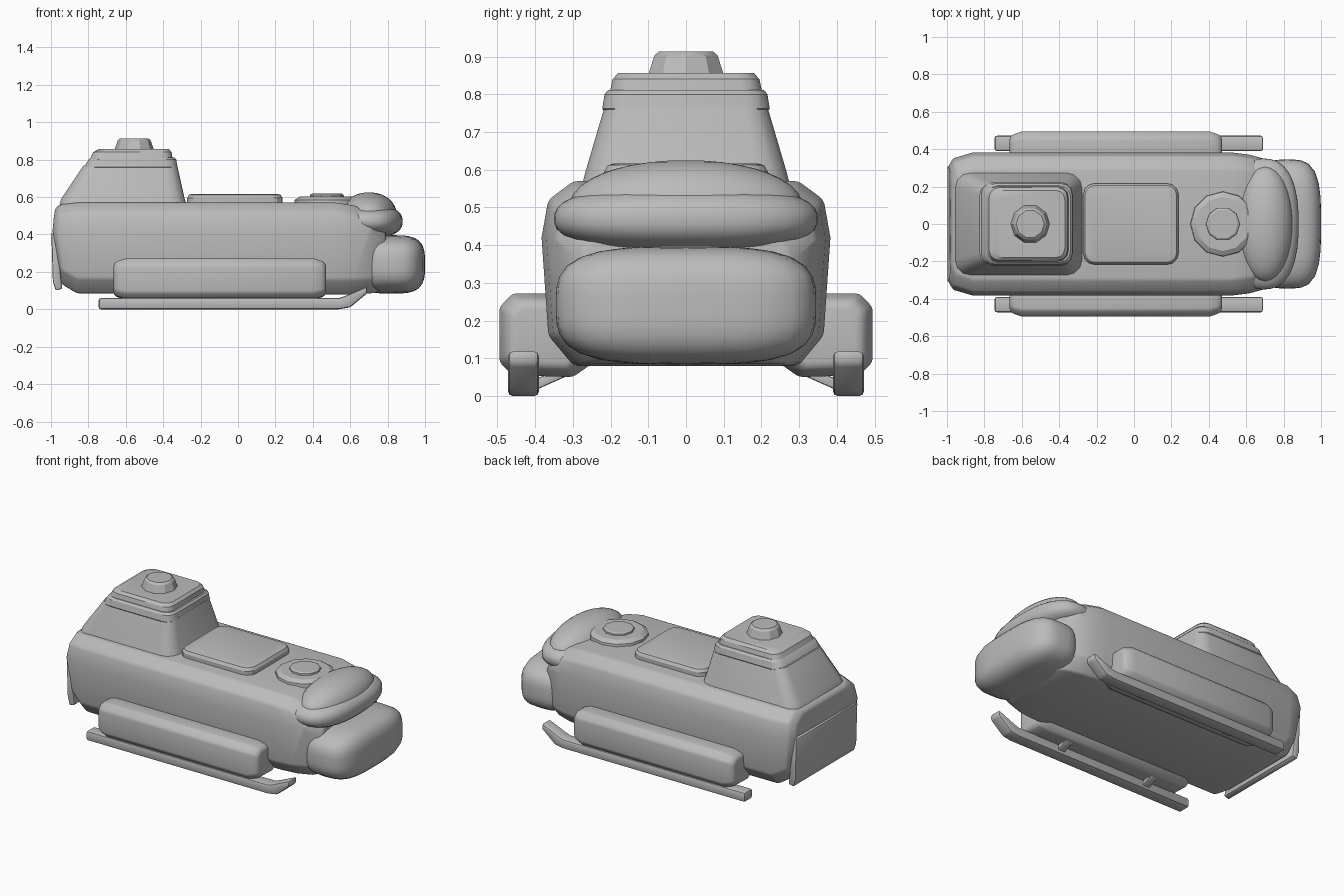
import bpy, bmesh, math
from mathutils import Vector

if "Cube" in bpy.data.objects:
    bpy.data.objects.remove(bpy.data.objects["Cube"])

grey = bpy.data.materials.new("plain grey")
grey.use_nodes = True
GREY = (0.5, 0.5, 0.5, 1)
grey.diffuse_color = GREY
grey.node_tree.nodes["Principled BSDF"].inputs["Base Color"].default_value = GREY


def finish(bm, name, bevel=0, segments=2, angle=30):
    """Bevel the hard edges, then turn the bmesh into a shaded object."""
    bmesh.ops.recalc_face_normals(bm, faces=bm.faces)
    if bevel:
        hard = [e for e in bm.edges if e.calc_face_angle(0) > math.radians(25)]
        bmesh.ops.bevel(bm, geom=hard, offset=bevel, segments=segments,
                        profile=0.5, affect='EDGES', clamp_overlap=True)
    mesh = bpy.data.meshes.new(name)
    bm.to_mesh(mesh)
    bm.free()
    mesh.materials.append(grey)
    obj = bpy.data.objects.new(name, mesh)
    bpy.context.collection.objects.link(obj)
    bpy.ops.object.select_all(action='DESELECT')
    obj.select_set(True)
    bpy.context.view_layer.objects.active = obj
    bpy.ops.object.shade_smooth_by_angle(angle=math.radians(angle))
    return obj


def loft(rings, name, **kw):
    """Skin a list of equal-length rings and cap both ends."""
    bm = bmesh.new()
    loops = [[bm.verts.new(p) for p in ring] for ring in rings]
    n = len(loops[0])
    for a, b in zip(loops, loops[1:]):
        for i in range(n):
            bm.faces.new((a[i], a[(i + 1) % n], b[(i + 1) % n], b[i]))
    bm.faces.new(loops[0])
    bm.faces.new(loops[-1])
    return finish(bm, name, **kw)


def rect(x0, x1, w, z, corner):
    """Horizontal rectangle with chamfered and softened corners."""
    pts = []
    for cx, cy, start in ((x1 - corner, w - corner, 0), (x0 + corner, w - corner, 90),
                          (x0 + corner, corner - w, 180), (x1 - corner, corner - w, 270)):
        for k in range(4):
            a = math.radians(start + 30 * k)
            pts.append((cx + corner * math.cos(a), cy + corner * math.sin(a), z))
    return pts


def circle(x, r, z, n):
    return [(x + r * math.cos(math.tau * i / n), r * math.sin(math.tau * i / n), z)
            for i in range(n)]


def blob(name, centre, radii, power):
    """Superellipsoid: rounder for a low power, boxier for a high one."""
    bm = bmesh.new()
    bmesh.ops.create_uvsphere(bm, u_segments=32, v_segments=20, radius=1)
    for v in bm.verts:
        length = sum(abs(c) ** power for c in v.co) ** (1 / power)
        v.co = Vector(c / length * r + o for c, r, o in zip(v.co, radii, centre))
    return finish(bm, name, angle=50)


# Hull: one cross-section carried along the length
def hull_ring(x, w, zb, zt, bulge):
    half = [(w - 0.085, zb), (w - 0.018, zb + 0.08), (w, 0.42 if zt > 0.5 else zt - 0.09),
            (w - 0.018, zt - 0.05), (w - 0.085, zt)]
    pts = half + [(-y, z) for y, z in reversed(half)]
    return [(x - bulge * max(0, 1 - abs(z - 0.42) / 0.27), y, z) for y, z in pts]


loft([hull_ring(*s) for s in (
    (-0.955, 0.30, 0.15, 0.54, 0.04), (-0.935, 0.35, 0.13, 0.56, 0.035),
    (-0.86, 0.383, 0.085, 0.57, 0), (0.52, 0.383, 0.08, 0.57, 0),
    (0.62, 0.37, 0.08, 0.555, 0), (0.71, 0.345, 0.085, 0.51, 0),
    (0.79, 0.28, 0.10, 0.45, 0))], "hull", bevel=0.012)

# Rear loading ramp, hinged near the widest line of the hull
loft([[(x, y, z) for x, z in ((-0.998, 0.41), (-0.972, 0.41), (-0.94, 0.11),
                              (-0.975, 0.10), (-0.99, 0.15))] for y in (-0.31, 0.31)],
     "rear_ramp", bevel=0.008)

# Rounded nose
blob("nose_chin", (0.82, 0, 0.24), (0.18, 0.345, 0.156), 3.4)
blob("nose_brow", (0.69, 0, 0.47), (0.19, 0.35, 0.09), 2.5)
blob("canopy", (0.70, 0, 0.50), (0.15, 0.31, 0.125), 2.1)

# Stepped tower at the rear
loft([rect(-0.955, -0.275, 0.275, 0.56, 0.08), rect(-0.945, -0.285, 0.268, 0.59, 0.08),
      rect(-0.825, -0.325, 0.215, 0.77, 0.06)], "tower_base")
loft([rect(-0.815, -0.33, 0.215, 0.752, 0.06), rect(-0.82, -0.325, 0.222, 0.762, 0.06),
      rect(-0.80, -0.33, 0.216, 0.80, 0.06), rect(-0.785, -0.34, 0.206, 0.812, 0.06)],
     "tower_band")
loft([rect(-0.79, -0.35, 0.202, 0.805, 0.055), rect(-0.775, -0.355, 0.195, 0.84, 0.055),
      rect(-0.745, -0.37, 0.18, 0.856, 0.05)], "tower_roof")
loft([circle(-0.555, 0.106, 0.85, 10), circle(-0.555, 0.088, 0.903, 10),
      circle(-0.555, 0.075, 0.914, 10)], "tower_knob")

# Deck hatches
loft([rect(-0.272, 0.238, 0.217, 0.56, 0.06), rect(-0.272, 0.238, 0.217, 0.595, 0.06),
      rect(-0.262, 0.228, 0.207, 0.612, 0.055), rect(-0.245, 0.211, 0.19, 0.617, 0.05)],
     "deck_hatch")
loft([circle(0.475, 0.175, 0.56, 12), circle(0.475, 0.172, 0.585, 12),
      circle(0.475, 0.145, 0.602, 12)], "round_hatch")
loft([circle(0.475, 0.092, 0.595, 10), circle(0.475, 0.09, 0.612, 10),
      circle(0.475, 0.08, 0.618, 10)], "round_hatch_cap")

# Side pods, skids and struts, one set per side
for side, label in ((1, "back"), (-1, "front")):
    pod = [(0.25, 0.085), (0.30, 0.05), (0.46, 0.055), (0.495, 0.09),
           (0.495, 0.235), (0.46, 0.272), (0.34, 0.272)]
    mid = Vector((0.37, 0.16))

    def pod_ring(x, shrink):
        flat = [mid + (Vector(p) - mid) * shrink for p in pod]
        return [(x, side * p.x, p.y) for p in flat]

    loft([pod_ring(-0.665, 0.72), pod_ring(-0.65, 0.86), pod_ring(-0.60, 1),
          pod_ring(0.405, 1), pod_ring(0.455, 0.86), pod_ring(0.47, 0.72)],
         label + "_side_pod", bevel=0.01)

    path = ((-0.745, 0, 0.06), (0.54, 0, 0.06), (0.57, 0.01, 0.07), (0.69, 0.085, 0.122))
    loft([[(x + (0.03 if lo == 0.01 else 0), side * 0.39, lo), (x, side * 0.39, hi),
           (x, side * 0.472, hi), (x + (0.03 if lo == 0.01 else 0), side * 0.472, lo)]
          for x, lo, hi in path], label + "_skid", bevel=0.012)

    for x in (-0.42, 0.22):
        loft([[(x + dx, side * y, z) for y, z in ((0.40, 0.015), (0.40, 0.045),
                                                  (0.31, 0.08), (0.31, 0.055))]
              for dx in (-0.025, 0.025)], label + "_skid_strut", bevel=0.005)
